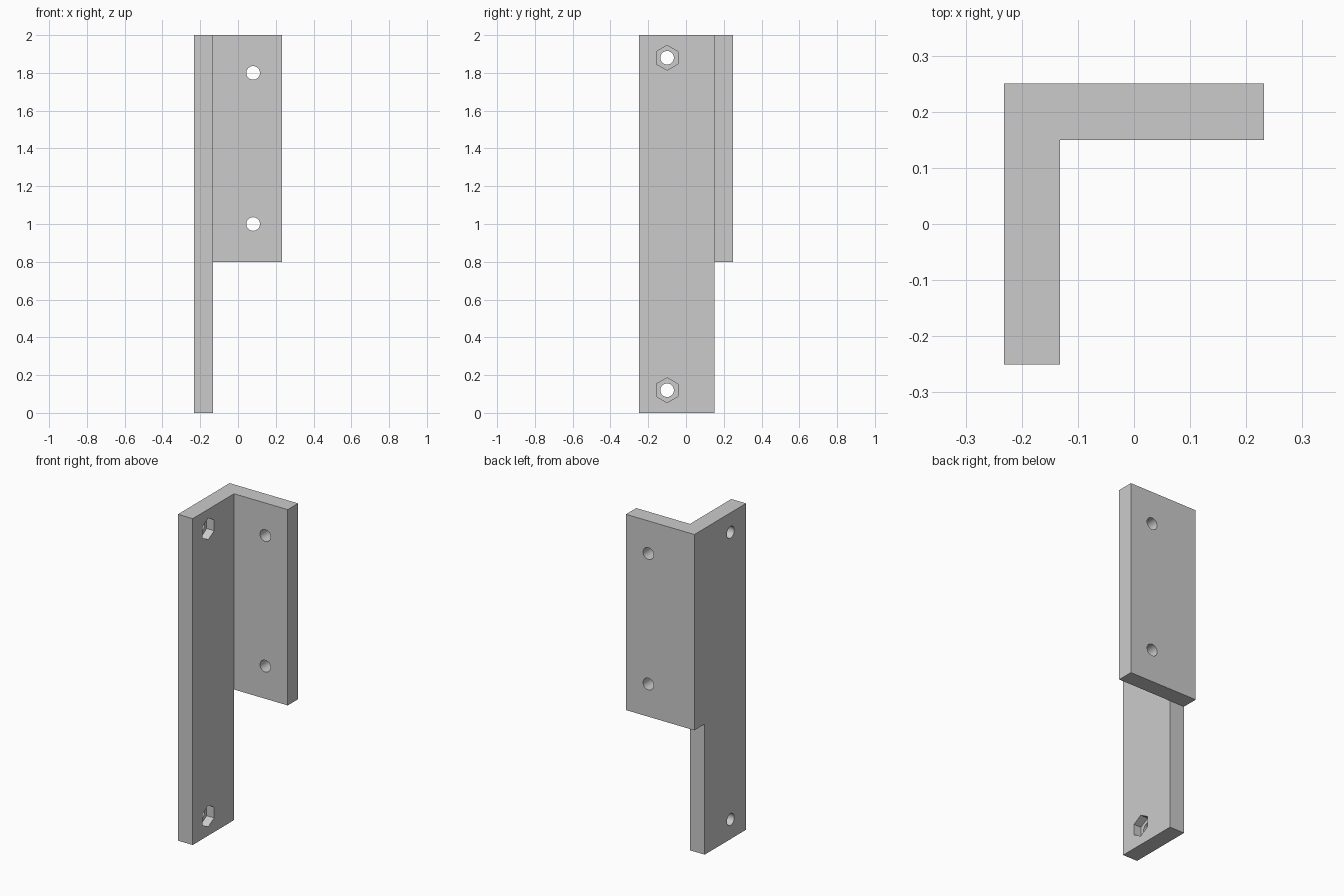
import bpy, bmesh, math
from mathutils import Vector, Matrix

cube = bpy.data.objects.get("Cube")
if cube:
    bpy.data.objects.remove(cube, do_unlink=True)

LEFT, RIGHT, FRONT, BACK = -0.232, 0.232, -0.25, 0.25
THICK, TOP, STEP = 0.1, 2.0, 0.8
INNER_X, INNER_Y = LEFT + THICK, BACK - THICK

grey = bpy.data.materials.new("plain grey")
grey.use_nodes = True
grey.diffuse_color = (0.6, 0.6, 0.6, 1)
grey.node_tree.nodes["Principled BSDF"].inputs["Base Color"].default_value = grey.diffuse_color


def make_object(name, bm):
    bmesh.ops.recalc_face_normals(bm, faces=bm.faces[:])
    mesh = bpy.data.meshes.new(name)
    bm.to_mesh(mesh)
    bm.free()
    mesh.materials.append(grey)
    obj = bpy.data.objects.new(name, mesh)
    bpy.context.collection.objects.link(obj)
    return obj


def extrude_down(bm, faces, distance):
    geom = bmesh.ops.extrude_face_region(bm, geom=faces)["geom"]
    verts = [g for g in geom if isinstance(g, bmesh.types.BMVert)]
    bmesh.ops.translate(bm, verts=verts, vec=(0, 0, -distance))
    return [g for g in geom if isinstance(g, bmesh.types.BMFace)]


# L-shaped bracket: both plates from the top, then the longer side plate
bm = bmesh.new()
for x0, x1, y0, y1 in ((LEFT, INNER_X, FRONT, INNER_Y),
                       (LEFT, INNER_X, INNER_Y, BACK),
                       (INNER_X, RIGHT, INNER_Y, BACK)):
    corners = ((x0, y0), (x1, y0), (x1, y1), (x0, y1))
    bm.faces.new([bm.verts.new((x, y, TOP)) for x, y in corners])
bmesh.ops.remove_doubles(bm, verts=bm.verts[:], dist=0.0001)
lower = extrude_down(bm, bm.faces[:], TOP - STEP)
side = [f for f in lower if f.calc_center_median().y < INNER_Y - 0.01]
extrude_down(bm, side, STEP)
bmesh.ops.dissolve_limit(bm, angle_limit=0.01, verts=bm.verts[:], edges=bm.edges[:])
bracket = make_object("corner_bracket", bm)


def cut(name, centre, axis, radius, depth, sides, turn=0):
    """Cut a round or six-sided prism out of the bracket."""
    bm = bmesh.new()
    rot = Vector(axis).to_track_quat('Z', 'Y').to_matrix().to_4x4()
    bmesh.ops.create_cone(bm, cap_ends=True, segments=sides, radius1=radius, radius2=radius, depth=depth,
                          matrix=Matrix.Translation(centre) @ rot @ Matrix.Rotation(turn, 4, 'Z'))
    cutter = make_object(name, bm)
    cutter.hide_render = True
    mod = bracket.modifiers.new(name, 'BOOLEAN')
    mod.operation, mod.solver, mod.object = 'DIFFERENCE', 'EXACT', cutter
    bpy.context.view_layer.objects.active = bracket
    bpy.ops.object.modifier_apply(modifier=name)
    bpy.data.objects.remove(cutter, do_unlink=True)


# Screw holes through the back plate
for z in (1.0, 1.8):
    cut("back_hole", (0.08, 0.2, z), (0, 1, 0), 0.036, 0.4, 32)

# Screw holes with hexagonal nut pockets in the side plate
for z in (0.12, 1.88):
    cut("side_hole", (LEFT + THICK / 2, -0.1, z), (1, 0, 0), 0.036, 0.4, 32)
    # pocket floor lies halfway through the plate, points up and down
    cut("nut_pocket", (LEFT + THICK / 2 + 0.1, -0.1, z), (1, 0, 0), 0.066, 0.2, 6)

bpy.ops.object.select_all(action='DESELECT')
bracket.select_set(True)
bpy.context.view_layer.objects.active = bracket
bpy.ops.object.shade_smooth_by_angle(angle=math.radians(30))
